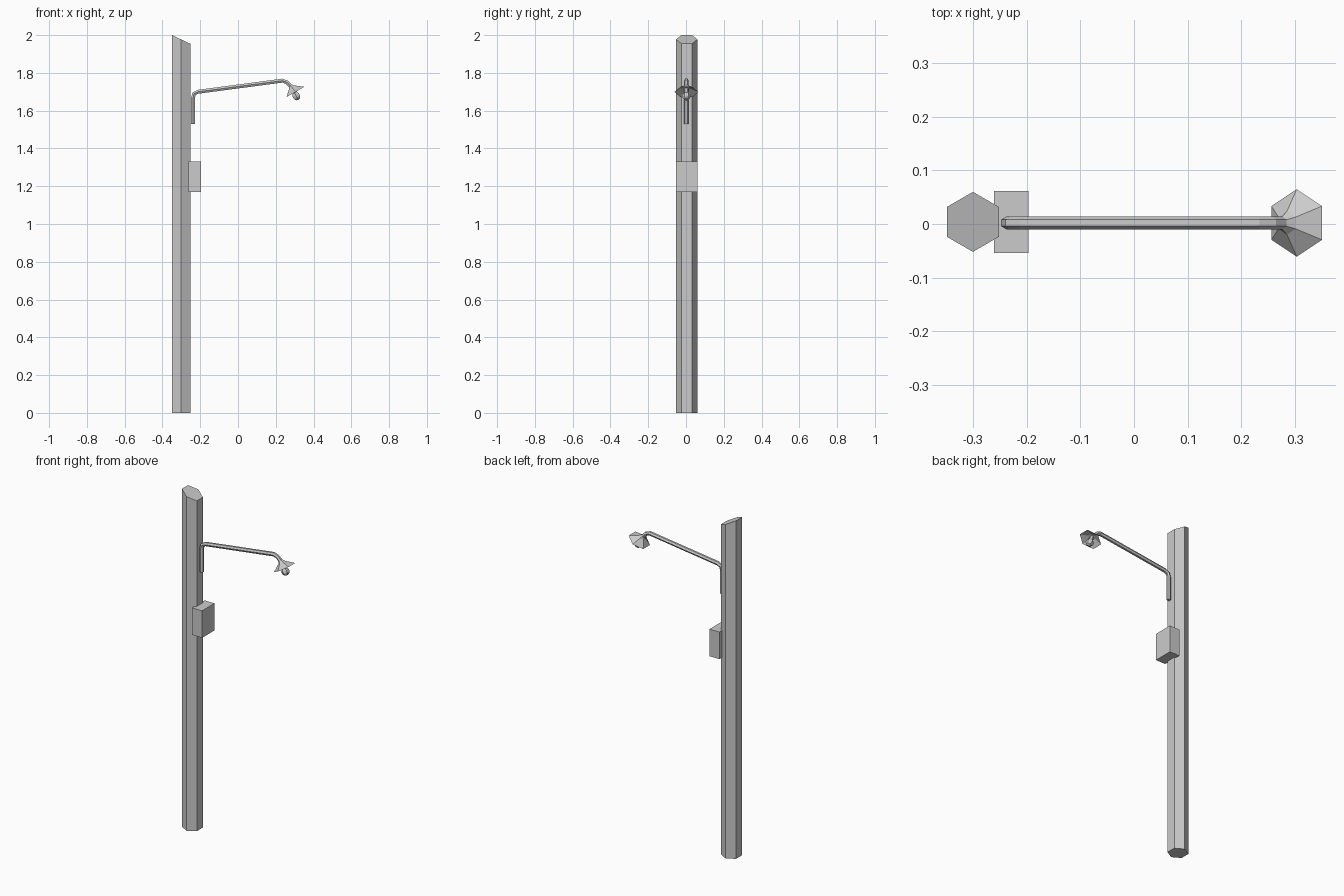
import bpy, bmesh, math
from mathutils import Vector

if "Cube" in bpy.data.objects:
    bpy.data.objects.remove(bpy.data.objects["Cube"])


def finish(name, bm):
    bmesh.ops.recalc_face_normals(bm, faces=bm.faces)
    me = bpy.data.meshes.new(name)
    bm.to_mesh(me)
    bm.free()
    ob = bpy.data.objects.new(name, me)
    bpy.context.collection.objects.link(ob)
    return ob


def sweep(name, stations, y, caps=True):
    """Hexagonal rings along (x, z, radius, tilt); tilt = travel angle in xz, degrees."""
    bm = bmesh.new()
    rings = []
    for x, z, r, tilt in stations:
        t = math.radians(tilt)
        side = Vector((-math.sin(t), 0, math.cos(t)))
        ring = []
        for k in range(6):
            a = math.tau * k / 6
            ring.append(bm.verts.new(Vector((x, y, z)) + side * r * math.sin(a)
                                     + Vector((0, r * math.cos(a), 0))))
        rings.append(ring)
    for a, b in zip(rings, rings[1:]):
        for k in range(6):
            j = (k + 1) % 6
            bm.faces.new((a[k], a[j], b[j], b[k]))
    if caps:
        bm.faces.new(rings[0])
        bm.faces.new(rings[-1])
    return finish(name, bm)


# Hexagonal pole with slanted top
pole = sweep("pole", [(-0.301, 0, 0.056, 90), (-0.301, 2, 0.056, 90)], 0.004)
for v in pole.data.vertices:
    if v.co.z > 1:
        v.co.z = 2.0 - (v.co.x + 0.3495) * 0.47

# Junction box
bpy.ops.mesh.primitive_cube_add(size=1, location=(-0.2295, 0.004, 1.25))
box = bpy.context.object
box.name = "junction_box"
box.scale = (0.065, 0.116, 0.16)

# Bent arm flaring into the lamp shade, closed by a shallow hollow underneath
r = 0.012
sweep("arm_and_shade", [
    (-0.238, 1.53, r, 90), (-0.238, 1.67, r, 90), (-0.232, 1.69, r, 50),
    (-0.212, 1.70, r, 8), (0.235, 1.759, r, 5), (0.259, 1.750, r, -38),
    (0.277, 1.732, r, -52), (0.286, 1.723, 0.022, -58),
    (0.304, 1.699, 0.063, -60), (0.294, 1.716, 0.02, -60)], 0.002)

# Bulb
bpy.ops.mesh.primitive_uv_sphere_add(segments=6, ring_count=5, radius=0.023,
                                     location=(0.309, 0.002, 1.677),
                                     rotation=(0, math.radians(-30), 0))
bpy.context.object.name = "bulb"

# Bulb socket
sweep("bulb_socket", [(0.293, 1.717, 0.012, -60), (0.306, 1.69, 0.012, -60)], 0.002)
